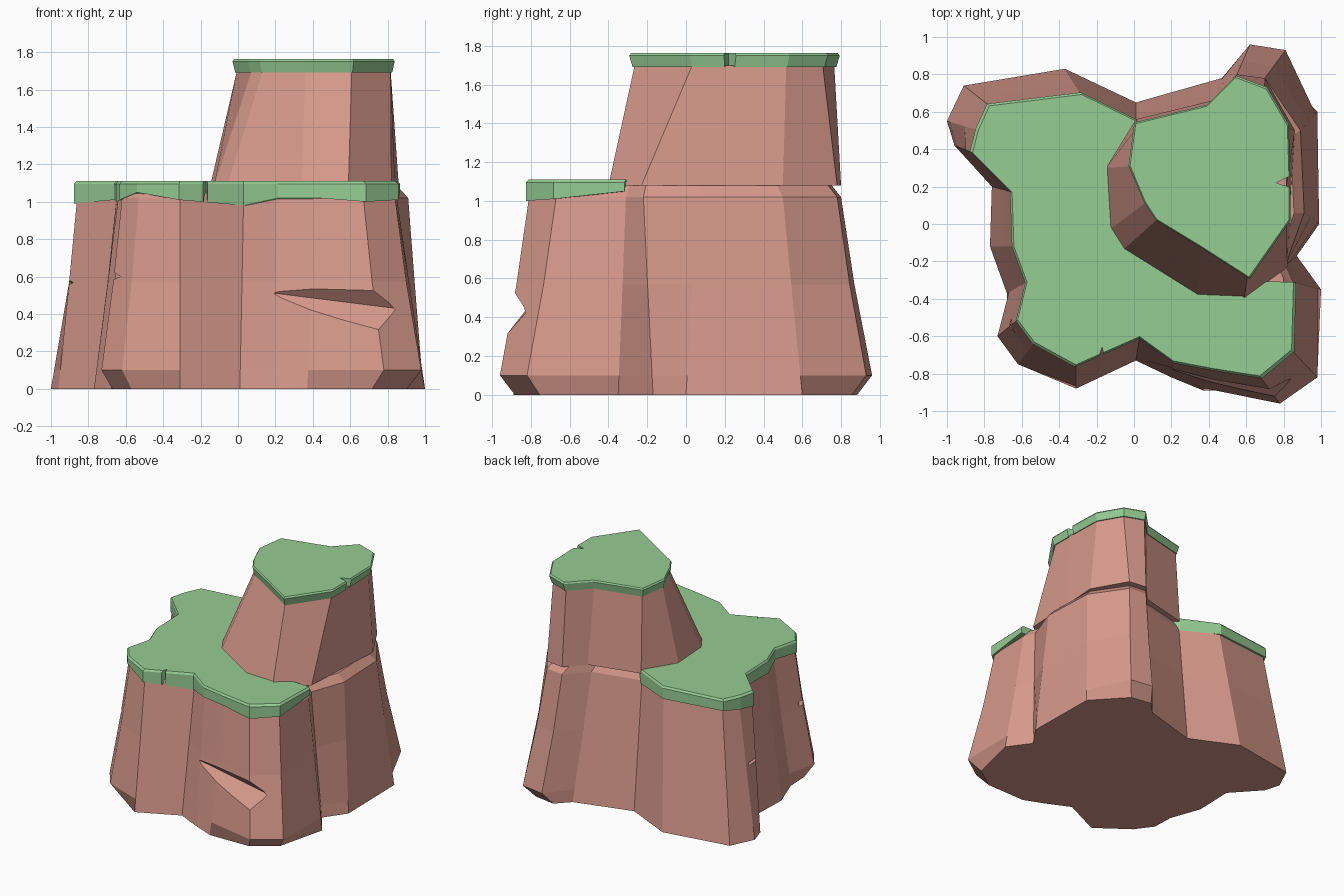
import bpy
import bmesh
from mathutils import Vector

cube = bpy.data.objects.get("Cube")
if cube:
    bpy.data.objects.remove(cube)


def make_material(name, color):
    mat = bpy.data.materials.new(name)
    mat.use_nodes = True
    mat.diffuse_color = color
    mat.node_tree.nodes["Principled BSDF"].inputs["Base Color"].default_value = color
    return mat


rock = make_material("red_rock", (0.68, 0.32, 0.26, 1))
grass = make_material("green_grass", (0.305, 0.61, 0.296, 1))


def finish(name, bm, mat):
    bmesh.ops.recalc_face_normals(bm, faces=bm.faces)
    mesh = bpy.data.meshes.new(name)
    bm.to_mesh(mesh)
    bm.free()
    mesh.materials.append(mat)
    obj = bpy.data.objects.new(name, mesh)
    bpy.context.collection.objects.link(obj)
    return obj


def loft(name, rings, mat):
    """Skin a stack of outlines and cap both ends."""
    bm = bmesh.new()
    loops = [[bm.verts.new(p) for p in ring] for ring in rings]
    for low, high in zip(loops, loops[1:]):
        for i in range(len(low)):
            j = (i + 1) % len(low)
            bm.faces.new((low[i], low[j], high[j], high[i]))
    bm.faces.new(loops[0])
    bm.faces.new(loops[-1])
    return finish(name, bm, mat)


def chip(obj, points):
    """Cut the convex hull of a few points out of an object."""
    bm = bmesh.new()
    for p in points:
        bm.verts.new(p)
    bmesh.ops.convex_hull(bm, input=bm.verts)
    cutter = finish("chip_cutter", bm, obj.data.materials[0])
    cutter.hide_render = True
    mod = obj.modifiers.new("chip", 'BOOLEAN')
    mod.operation = 'DIFFERENCE'
    mod.solver = 'EXACT'
    mod.object = cutter
    bpy.context.view_layer.objects.active = obj
    bpy.ops.object.modifier_apply(modifier=mod.name)
    bpy.data.objects.remove(cutter)


def wedge(tip, out_a, out_b, low, high):
    """Upright triangular prism for notching a grass rim."""
    return [(x, y, z) for x, y in (tip, out_a, out_b) for z in (low, high)]


def scaled(outline, factor, center, z):
    return [(center[0] + (x - center[0]) * factor,
             center[1] + (y - center[1]) * factor, z) for x, y in outline]


# Lower cliff columns: foot x, foot y, head x, head y
columns = [
    (1, -.35, .85, -.31), (.98, -.82, .84, -.67), (.78, -.96, .67, -.81),
    (.37, -.89, .42, -.77), (.2, -.82, .21, -.73), (.01, -.73, .03, -.6),
    (-.31, -.88, -.31, -.75), (-.62, -.75, -.53, -.63), (-.73, -.6, -.62, -.51),
    (-.68, -.37, -.57, -.31), (-.77, -.12, -.64, -.12), (-.76, .2, -.65, .17),
    (-.96, .42, -.86, .38), (-1, .55, -.83, .5), (-.91, .74, -.77, .63),
    (-.37, .83, -.28, .69), (.01, .65, .01, .55), (.47, .78, .4, .64),
    (.62, .96, .55, .8), (.81, .93, .7, .78), (.98, .6, .89, .5),
    (.99, 0, .91, .06), (.87, -.17, .81, -.22)]
undercut = {1, 2, 7, 8, 18, 19}
heads = [c[2:] for c in columns]

foot, ankle, waist = [], [], []
for i, (bx, by, tx, ty) in enumerate(columns):
    base, top = Vector((bx, by, 0)), Vector((tx, ty, 1))
    if i in undercut:
        foot.append(base * 0.92)
        ankle.append(base + Vector((0, 0, 0.1)))
    else:
        foot.append(base)
        ankle.append(base.lerp(top, 0.1))
    waist.append(base.lerp(top, 0.57))
cliff = loft("lower_cliff", [foot, ankle, waist, scaled(heads, 1, (0, 0), 1.02),
                             scaled(heads, 0.94, (0, 0), 1.08)], rock)

# Slanting ledge on the front and small chips on the right side
chip(cliff, [(.12, -.76, .52), (.84, -.82, .43), (.6, -.97, .65), (.82, -1.02, .2)])
chip(cliff, [(-.88, .34, .57), (-.88, .5, .56), (-1.05, .42, .66), (-1.05, .42, .5)])
chip(cliff, [(-.63, -.6, .6), (-.62, -.5, .6), (-.8, -.55, .7), (-.8, -.55, .53)])

# Tower columns: foot x, foot y, head x, head y
tower_columns = [
    (.59, -.4, .61, -.27), (.34, -.39, .36, -.11), (-.06, -.14, .13, .03),
    (-.13, -.03, .07, .12), (-.15, .3, -.01, .31), (.01, .56, .02, .53),
    (.42, .66, .39, .62), (.55, .8, .54, .77), (.7, .78, .7, .71),
    (.86, .5, .81, .52), (.84, .2, .82, .2), (.82, -.23, .82, .03)]
tower_heads = [c[2:] for c in tower_columns]
middle = (.42, .25)
loft("upper_tower", [[(c[0], c[1], 1.08) for c in tower_columns],
                     scaled(tower_heads, 0.99, middle, 1.7)], rock)

# Lower grass follows the cliff edge and tucks in under the tower
drops = [.05, .01, 0, .02, .02, -.02, .01, .05, .01, .02, 0, .01, -.01, 0, .02, .01, 0]
edge = heads[:len(drops)]
tucked = [(.2, .4), (.15, .1), (.5, -.3)]
rim = [(x, y, 1 + d) for (x, y, z), d in zip(scaled(edge, 1.02, (0, 0), 0), drops)]
lower_grass = loft("lower_grass", [
    rim + [(x, y, 1.04) for x, y in tucked],
    scaled(edge, 1.02, (0, 0), 1.095) + [(x, y, 1.095) for x, y in tucked],
    scaled(edge, 1.003, (0, 0), 1.11) + [(x, y, 1.11) for x, y in tucked]], grass)
chip(lower_grass, wedge((-.17, -.66), (-.24, -.85), (-.13, -.85), .9, 1.2))

# Tower grass flares outward toward its top
tower_grass = loft("tower_grass", [scaled(tower_heads, 1.01, middle, 1.69),
                                   scaled(tower_heads, 1.045, middle, 1.75),
                                   scaled(tower_heads, 1.025, middle, 1.762)], grass)
chip(tower_grass, wedge((.76, .22), (.92, .17), (.92, .3), 1.6, 1.85))
